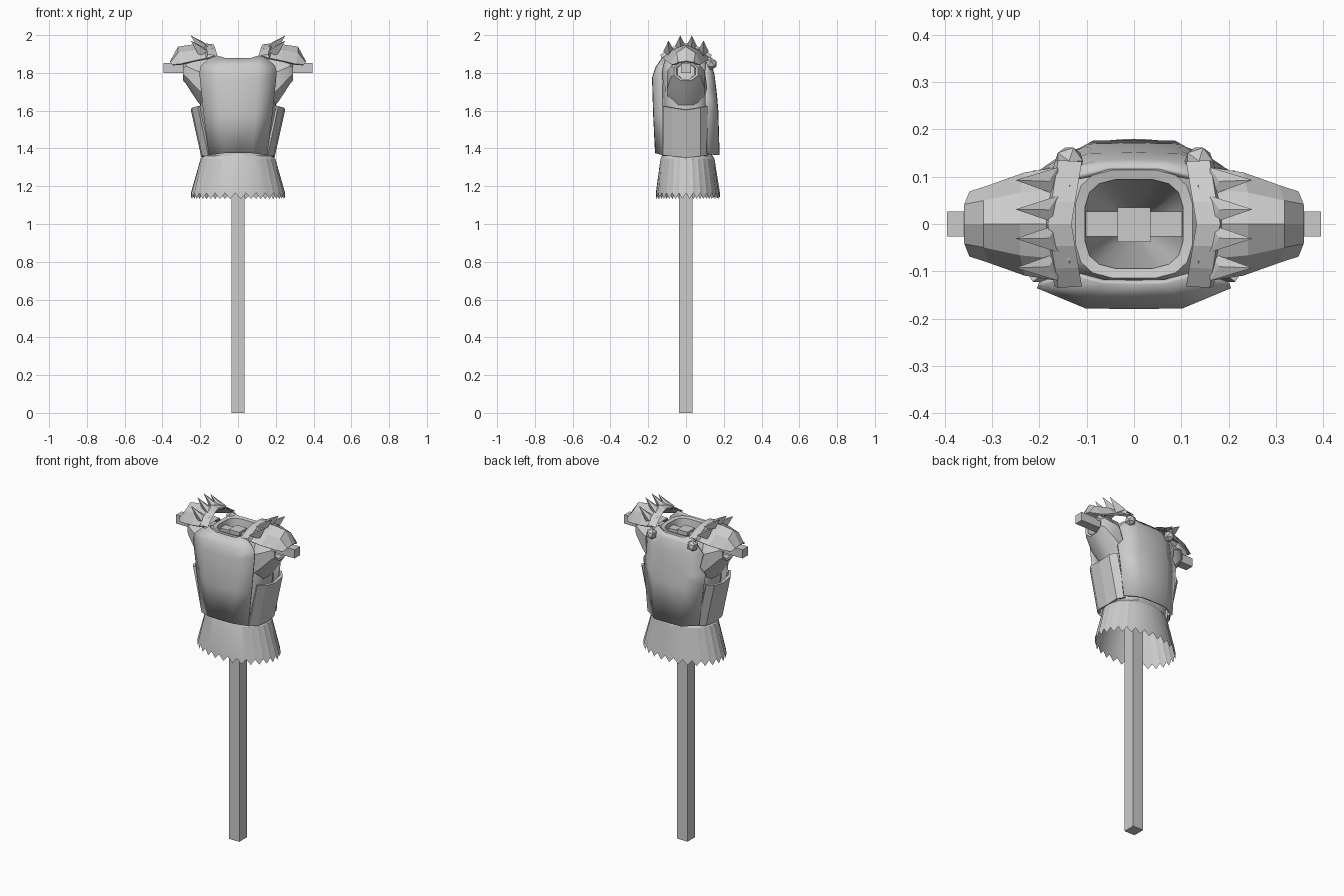
import bpy, bmesh, math
from mathutils import Vector

if "Cube" in bpy.data.objects:
    bpy.data.objects.remove(bpy.data.objects["Cube"])

GREY = (0.6, 0.6, 0.6, 1)
mat = bpy.data.materials.new("plain grey")
mat.use_nodes = True
mat.diffuse_color = GREY
mat.node_tree.nodes["Principled BSDF"].inputs["Base Color"].default_value = GREY


def finish(name, bm, thick=0, smooth=0):
    bmesh.ops.recalc_face_normals(bm, faces=bm.faces)
    me = bpy.data.meshes.new(name)
    bm.to_mesh(me)
    bm.free()
    ob = bpy.data.objects.new(name, me)
    bpy.context.collection.objects.link(ob)
    me.materials.append(mat)
    if thick:
        mod = ob.modifiers.new("thickness", "SOLIDIFY")
        mod.thickness = thick
        mod.offset = 0
    if smooth:
        bpy.ops.object.select_all(action="DESELECT")
        ob.select_set(True)
        bpy.context.view_layer.objects.active = ob
        bpy.ops.object.shade_smooth_by_angle(angle=math.radians(smooth))
    return ob


def loft(name, rows, closed=False, thick=0, smooth=0):
    """Skin a surface through rows of points."""
    bm = bmesh.new()
    vs = [[bm.verts.new(p) for p in row] for row in rows]
    n = len(rows[0])
    for a, b in zip(vs, vs[1:]):
        for i in range(n if closed else n - 1):
            j = (i + 1) % n
            bm.faces.new((a[i], a[j], b[j], b[i]))
    return finish(name, bm, thick, smooth)


def box(name, lo, hi):
    bm = bmesh.new()
    bmesh.ops.create_cube(bm, size=1)
    lo, hi = Vector(lo), Vector(hi)
    for v in bm.verts:
        v.co = (lo + hi) / 2 + v.co * (hi - lo)
    finish(name, bm)


def oval(z, rx, ry, n=16, cy=0.0, power=1.0):
    pts = []
    for i in range(n):
        c, s = (f(2 * math.pi * (i + .5) / n) for f in (math.cos, math.sin))
        pts.append((rx * math.copysign(abs(c) ** power, c),
                    cy + ry * math.copysign(abs(s) ** power, s), z))
    return pts


# wooden stand
box("post", (-.035, -.038, 0), (.035, .035, 1.865))
box("crossbar", (-.395, -.026, 1.8), (.395, .026, 1.852))

# inner body, with a funnel running down inside the neck to the post
body = [(1.36, .165, .125), (1.6, .2, .12), (1.78, .2, .125),
        (1.845, .165, .125), (1.88, .125, .115), (1.875, .105, .095)]
loft("body", [oval(z, x, y, power=.6) for z, x, y in body]
     + [oval(1.72, .085, .075, power=.6), oval(1.4, .04, .035, power=.6)],
     closed=True, smooth=35)


# breastplate and backplate: five-point cross-sections, flat in the middle
def plate(name, rows, thick):
    pts = []
    for w, ymid, yedge, zmid, zedge in rows:
        pts.append([(-w, yedge, zedge), (-w * .5, ymid * .99, zmid), (0, ymid, zmid),
                    (w * .5, ymid * .99, zmid), (w, yedge, zedge)])
    loft(name, pts, thick=thick, smooth=35)


plate("breastplate", [
    (.152, -.158, -.118, 1.375, 1.365),
    (.18, -.168, -.125, 1.58, 1.58),
    (.203, -.174, -.13, 1.775, 1.8),
    (.195, -.155, -.125, 1.83, 1.835),
    (.13, -.123, -.105, 1.875, 1.895)], .012)
plate("backplate", [
    (.17, .172, .115, 1.365, 1.37),
    (.195, .165, .108, 1.6, 1.61),
    (.205, .16, .105, 1.66, 1.68),
    (.175, .155, .115, 1.71, 1.72),
    (.19, .145, .105, 1.79, 1.8),
    (.15, .13, .11, 1.845, 1.85),
    (.115, .115, .1, 1.87, 1.89)], .012)

# skirt with a toothed hem
TEETH = 28
hem = oval(1.15, .25, .17, TEETH * 2, .01)
hem = [(x, y, z + (.014 if i % 2 else -.018)) for i, (x, y, z) in enumerate(hem)]
loft("skirt", [oval(1.385, .155, .122, TEETH * 2, .005),
               oval(1.345, .198, .143, TEETH * 2, .008), hem], closed=True, smooth=20)

for side, s in (("left", 1), ("right", -1)):
    # sleeve, open at the end, with an inner lining
    def sleeve_ring(x, ry, z0, z1):
        zc, rz = (z0 + z1) / 2, (z1 - z0) / 2
        return [(s * x, ry * math.cos(a), zc + rz * math.sin(a))
                for a in (math.pi * (i + .5) / 4 for i in range(8))]
    loft(side + "_sleeve", [
        sleeve_ring(.15, .105, 1.56, 1.885), sleeve_ring(.215, .108, 1.64, 1.885),
        sleeve_ring(.275, .085, 1.735, 1.88), sleeve_ring(.29, .07, 1.755, 1.862),
        sleeve_ring(.285, .055, 1.765, 1.85), sleeve_ring(.2, .05, 1.765, 1.85)],
        closed=True, smooth=35)

    # plate over the ribs, with a dipped top edge
    ribs = []
    for x, z, dip in ((.182, 1.365, .012), (.238, 1.625, .02)):
        ribs.append([(s * (x - .03), -.118, z), (s * x, -.075, z - dip * .4),
                     (s * (x + .005), 0, z - dip), (s * x, .075, z - dip * .4),
                     (s * (x - .03), .108, z)])
    loft(side + "_rib_plate", ribs, thick=.014)

    # shoulder guard: arches that shrink outwards
    arches = []
    for x, h, edge, top in ((.135, .125, 1.89, 1.945), (.16, .118, 1.878, 1.942),
                            (.24, .105, 1.862, 1.945), (.315, .078, 1.845, 1.935),
                            (.355, .065, 1.842, 1.86)):
        rise = top - edge
        arches.append([(s * (x - .01), -h, edge), (s * x, -h * .6, edge + rise * .65),
                       (s * x, 0, top), (s * x, h * .6, edge + rise * .65),
                       (s * (x - .01), h, edge)])
    loft(side + "_shoulder_guard", arches, thick=.01)

    # raised rim on the inner edge of the guard
    rim = []
    for x, lift, shrink in ((.138, -.01, .98), (.11, .006, 1), (.16, .012, 1.02), (.168, -.01, 1)):
        rim.append([(s * (x + .022 * (1 - abs(t))), .132 * t * shrink,
                     1.945 + lift - .06 * abs(t) ** 1.7)
                    for t in (-1, -.7, -.35, 0, .35, .7, 1)])
    loft(side + "_guard_rim", rim)

    # four spikes rising outwards from the guard
    bm = bmesh.new()
    for y in (-.09, -.03, .03, .09):
        drop = max(0, abs(y) - .03) * .45
        base = [(.16, y - .03, 1.94 - drop), (.16, y + .03, 1.94 - drop),
                (.205, y, 1.915 - drop), (.18, y, 1.962 - drop)]
        a, b, low, high = [bm.verts.new((s * p[0], p[1], p[2])) for p in base]
        tip = bm.verts.new((s * .25, y * 1.03, 1.998 - drop))
        for f in ((a, high, tip), (high, b, tip), (b, low, tip), (low, a, tip),
                  (a, b, high), (a, low, b)):
            bm.faces.new(f)
    finish(side + "_spikes", bm)

    # faceted stud on the back of the shoulder
    bm = bmesh.new()
    bmesh.ops.create_icosphere(bm, subdivisions=1, radius=.033)
    for v in bm.verts:
        v.co = Vector((s * .137, .133, 1.848)) + v.co
    finish(side + "_back_stud", bm)
